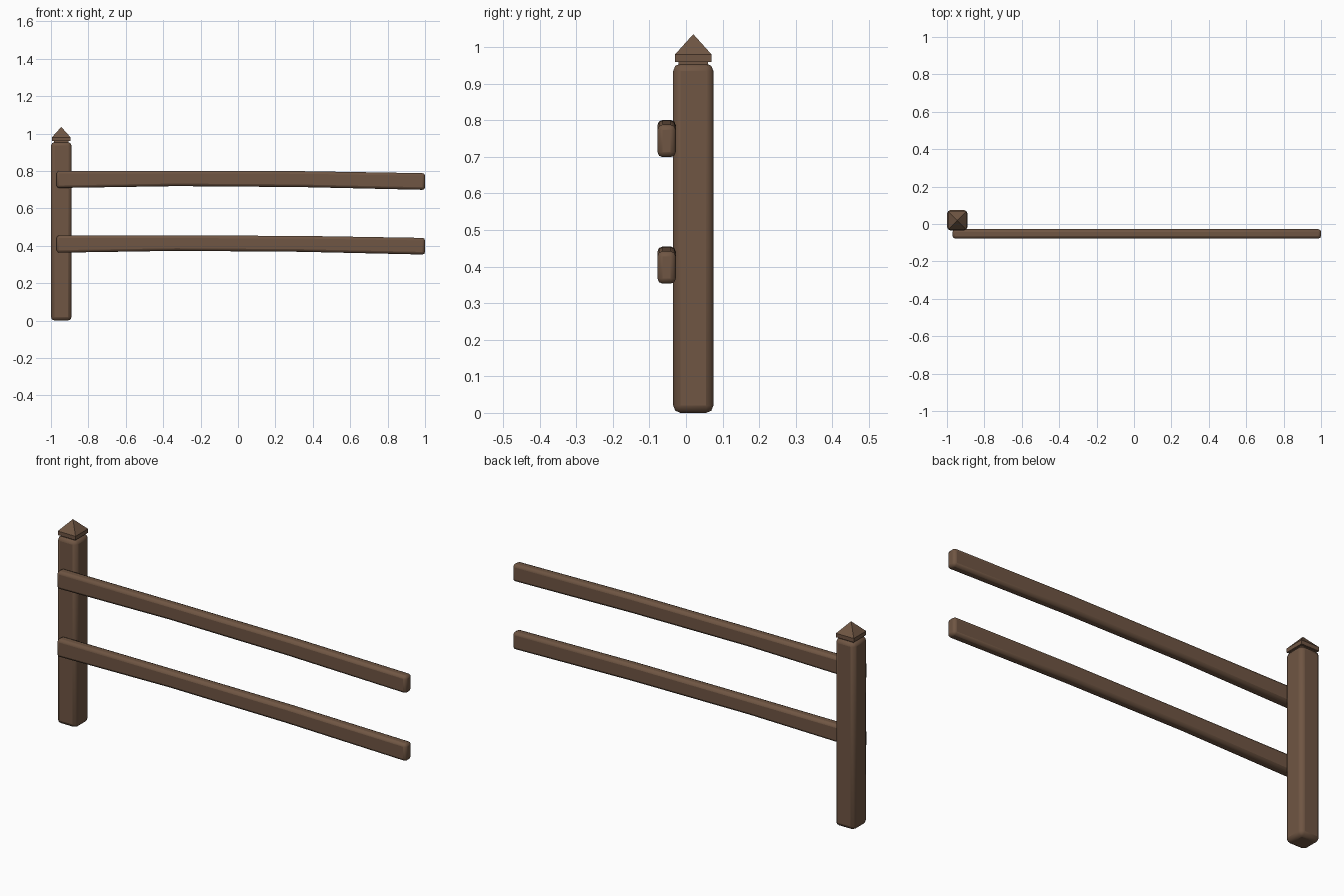
import bpy, bmesh, math

old = bpy.data.objects.get("Cube")
if old:
    bpy.data.objects.remove(old, do_unlink=True)

wood = bpy.data.materials.new("brown_wood")
wood.use_nodes = True
colour = (0.16, 0.092, 0.056, 1)
wood.diffuse_color = colour
wood.node_tree.nodes["Principled BSDF"].inputs["Base Color"].default_value = colour


def loft(name, rings, bevel=0, segments=2):
    """Join matching rings of points into a closed solid."""
    bm = bmesh.new()
    loops = [[bm.verts.new(p) for p in ring] for ring in rings]
    for a, b in zip(loops, loops[1:]):
        for i in range(4):
            j = (i + 1) % 4
            bm.faces.new((a[i], a[j], b[j], b[i]))
    bm.faces.new(loops[0])
    bm.faces.new(loops[-1])
    bmesh.ops.remove_doubles(bm, verts=bm.verts, dist=0.0001)
    bmesh.ops.recalc_face_normals(bm, faces=bm.faces)
    mesh = bpy.data.meshes.new(name)
    bm.to_mesh(mesh)
    bm.free()
    mesh.materials.append(wood)
    obj = bpy.data.objects.new(name, mesh)
    bpy.context.collection.objects.link(obj)
    if bevel:
        mod = obj.modifiers.new("Rounded edges", "BEVEL")
        mod.width = bevel
        mod.segments = segments
        mod.limit_method = "ANGLE"
        mod.angle_limit = math.radians(40)
        bpy.ops.object.select_all(action="DESELECT")
        obj.select_set(True)
        bpy.context.view_layer.objects.active = obj
        bpy.ops.object.shade_smooth_by_angle(angle=math.radians(50))
    return obj


POST_X, POST_Y = -0.945, 0.02


def square(half, z):
    return [(POST_X + sx * half, POST_Y + sy * half, z)
            for sx, sy in ((-1, -1), (1, -1), (1, 1), (-1, 1))]


# Post with rounded edges
loft("post", [square(0.055, 0), square(0.055, 0.955)], 0.02)

# Neck, slab and pyramid of the finial
loft("cap_neck", [square(0.04, 0.94), square(0.04, 0.965)])
loft("cap_slab", [square(0.05, 0.96), square(0.05, 0.98)])
loft("cap_point", [square(0.05, 0.98), square(0.0005, 1.035)])

# Two slightly bowed rails on the front of the post
BOW = ((-0.97, -0.046, 0.046), (-0.33, -0.036, 0.046),
       (0.33, -0.041, 0.044), (1, -0.056, 0.033))
for name, height in (("upper_rail", 0.755), ("lower_rail", 0.409)):
    rings = [[(x, -0.078, height + low), (x, -0.028, height + low),
              (x, -0.028, height + high), (x, -0.078, height + high)]
             for x, low, high in BOW]
    loft(name, rings, 0.014)
